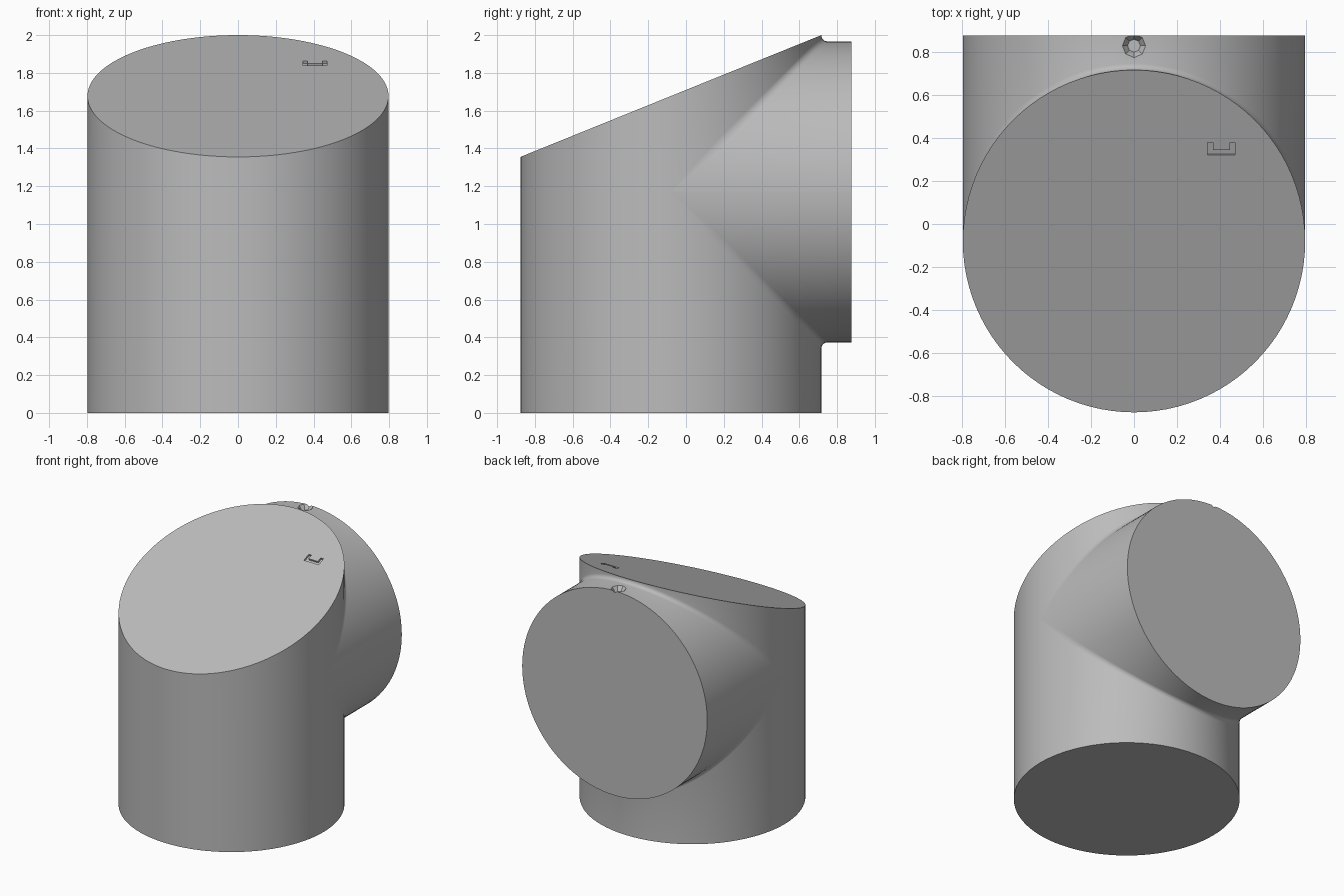
import bpy, bmesh, math
from mathutils import Matrix, Vector

cube = bpy.data.objects.get("Cube")
if cube:
    bpy.data.objects.remove(cube, do_unlink=True)

R = 0.797            # radius of both tubes
YC, ZC = -0.08, 1.17  # upright axis in y, side tube axis in z
Y_BACK = 0.877
FILLET = 0.03
TILT = math.atan2(0.645, 2 * R)
SLICES, ARC = 48, 5

grey = bpy.data.materials.new("plain grey")
grey.use_nodes = True
COLOUR = (0.5, 0.5, 0.5, 1)
grey.diffuse_color = COLOUR
grey.node_tree.nodes["Principled BSDF"].inputs["Base Color"].default_value = COLOUR


def slope(y):
    return 1.355 + (y - YC + R) * math.tan(TILT)


def make_object(name, bm):
    bmesh.ops.recalc_face_normals(bm, faces=bm.faces)
    mesh = bpy.data.meshes.new(name)
    bm.to_mesh(mesh)
    bm.free()
    mesh.materials.append(grey)
    obj = bpy.data.objects.new(name, mesh)
    bpy.context.collection.objects.link(obj)
    return obj


def section(w):
    """Sideways T outline (y, z) where both tubes have half width w."""
    r = FILLET * min(1, 4 * w / R)
    y = YC + w
    pts = [(YC - w, 0), (y, 0)]
    arc = [math.radians(90 * i / ARC) for i in range(ARC + 1)]
    pts += [(y + r - r * math.cos(a), ZC - w - r + r * math.sin(a)) for a in arc]
    pts += [(Y_BACK, ZC - w), (Y_BACK, ZC + w)]
    pts += [(y + r - r * math.cos(a), ZC + w + r - r * math.sin(a)) for a in reversed(arc)]
    return pts + [(y, slope(y)), (YC - w, slope(YC - w))]


# Junction body: lofted sections from left to right
bm = bmesh.new()
rings = []
for i in range(SLICES + 1):
    t = 0.006 + (math.pi - 0.012) * i / SLICES
    rings.append([bm.verts.new((R * math.cos(t), y, z)) for y, z in section(R * math.sin(t))])
for a, b in zip(rings, rings[1:]):
    for j in range(len(a)):
        k = (j + 1) % len(a)
        bm.faces.new((a[j], a[k], b[k], b[j]))
bm.faces.new(rings[0])
bm.faces.new(rings[-1])
bmesh.ops.recalc_face_normals(bm, faces=bm.faces)
# Merge the flat end caps into single faces
flat = [Vector((0, 0, -1)), Vector((0, 1, 0)), Vector((0, -math.sin(TILT), math.cos(TILT)))]
for n in flat:
    bm.normal_update()
    cap = [f for f in bm.faces if f.normal.dot(n) > 0.99999
           and (n.y < 0.5 or f.calc_center_median().y > Y_BACK - 0.001)]
    bmesh.ops.dissolve_faces(bm, faces=cap)
body = make_object("tube_junction", bm)


def cut(cutter):
    mod = body.modifiers.new("cut", "BOOLEAN")
    mod.operation, mod.solver, mod.object = "DIFFERENCE", "EXACT", cutter
    bpy.context.view_layer.objects.active = body
    bpy.ops.object.modifier_apply(modifier=mod.name)
    bpy.data.objects.remove(cutter, do_unlink=True)


# Countersunk hole on top of the side tube
bm = bmesh.new()
bmesh.ops.create_cone(bm, cap_ends=True, segments=8, radius1=0.03, radius2=0.058, depth=0.04,
                      matrix=Matrix.Translation((0, 0.83, ZC + R - 0.016)))
cut(make_object("hole_cutter", bm))

# Bracket-shaped groove in the sloping face
bm = bmesh.new()
outline = [(-0.064, -0.032), (0.064, -0.032), (0.064, 0.032), (0.04, 0.032),
           (0.04, -0.006), (-0.04, -0.006), (-0.04, 0.032), (-0.064, 0.032)]
face = bm.faces.new([bm.verts.new((x, y, -0.015)) for x, y in outline])
grown = bmesh.ops.extrude_face_region(bm, geom=[face])["geom"]
bmesh.ops.translate(bm, vec=(0, 0, 0.03), verts=[v for v in grown if isinstance(v, bmesh.types.BMVert)])
bm.transform(Matrix.Translation((0.407, 0.35, slope(0.35))) @ Matrix.Rotation(TILT, 4, "X"))
cut(make_object("groove_cutter", bm))

bpy.ops.object.select_all(action="DESELECT")
body.select_set(True)
bpy.context.view_layer.objects.active = body
bpy.ops.object.shade_smooth_by_angle(angle=math.radians(30))
